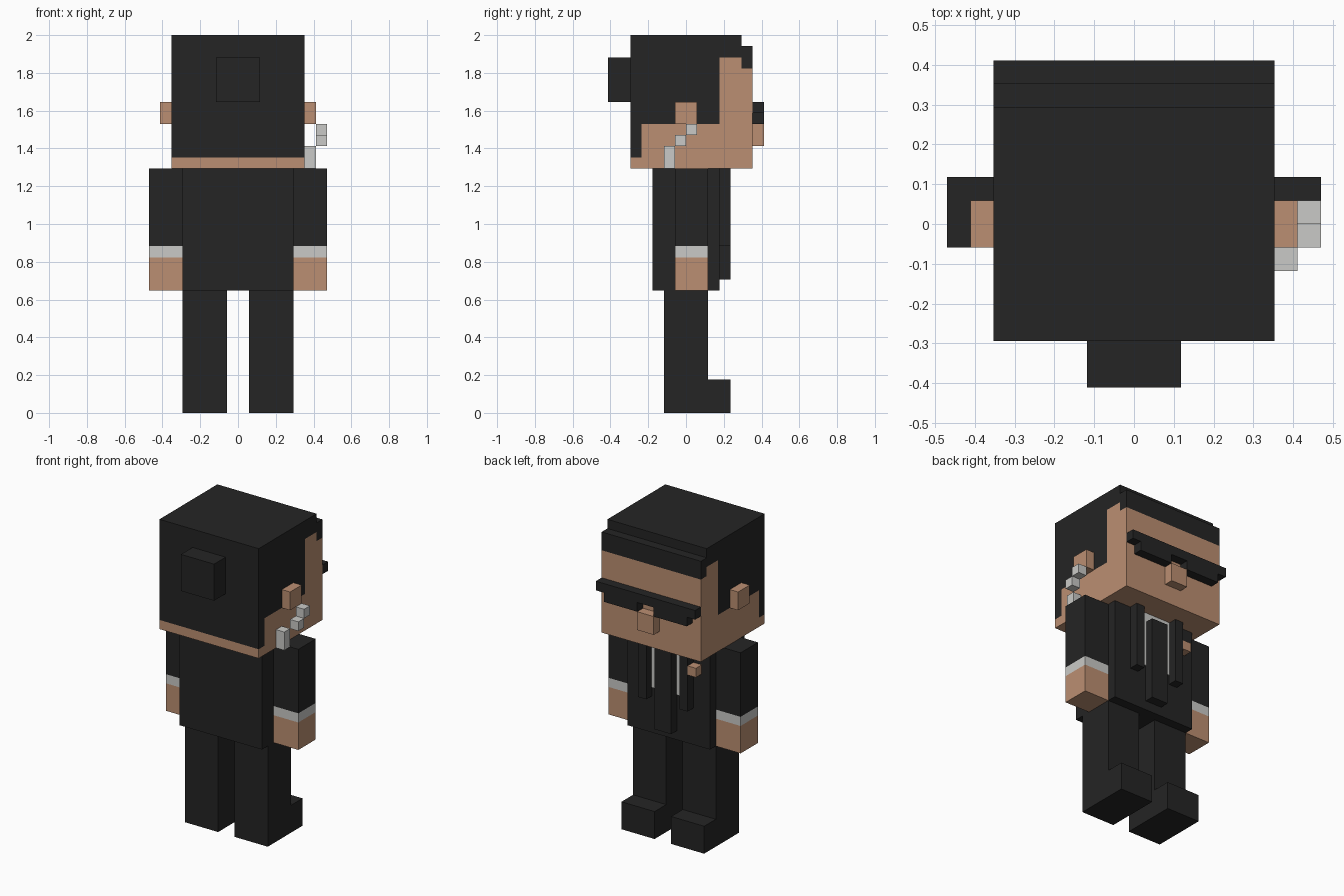
import bpy
import bmesh

U = 1 / 17  # one block of the model grid

if "Cube" in bpy.data.objects:
    bpy.data.objects.remove(bpy.data.objects["Cube"])


def material(name, colour):
    mat = bpy.data.materials.new(name)
    mat.use_nodes = True
    rgba = (*colour, 1)
    mat.diffuse_color = rgba
    for node in mat.node_tree.nodes:
        if node.type == "BSDF_PRINCIPLED":
            node.inputs["Base Color"].default_value = rgba
            node.inputs["Roughness"].default_value = 0.8
    return mat


BLACK = material("soft black", (0.018, 0.018, 0.018))
SKIN = material("warm skin", (0.50, 0.275, 0.168))
PALE = material("pale grey", (0.59, 0.59, 0.57))


def extrude(name, profile, x0, x1, mat):
    """Extrude a (y, z) outline, in blocks, along x."""
    bm = bmesh.new()
    face = bm.faces.new([bm.verts.new((x0 * U, y * U, z * U)) for y, z in profile])
    moved = bmesh.ops.extrude_face_region(bm, geom=[face])["geom"]
    verts = [v for v in moved if isinstance(v, bmesh.types.BMVert)]
    bmesh.ops.translate(bm, verts=verts, vec=((x1 - x0) * U, 0, 0))
    bmesh.ops.recalc_face_normals(bm, faces=bm.faces)
    mesh = bpy.data.meshes.new(name)
    bm.to_mesh(mesh)
    bm.free()
    mesh.materials.append(mat)
    obj = bpy.data.objects.new(name, mesh)
    bpy.context.collection.objects.link(obj)
    return obj


def box(name, x, y, z, mat):
    """Box from (low, high) block ranges."""
    outline = [(y[0], z[0]), (y[1], z[0]), (y[1], z[1]), (y[0], z[1])]
    return extrude(name, outline, x[0], x[1], mat)


# Head: the face and the hair fit together along a stepped hairline
hairline = [(-5, 23), (-4, 23), (-4, 26), (3, 26), (3, 32), (5, 32), (5, 31), (6, 31)]
extrude("face", [(6, 22), (-5, 22)] + hairline, -6, 6, SKIN)
extrude("hair", hairline + [(6, 33), (5, 33), (5, 34), (-5, 34)], -6, 6, BLACK)
box("hair_bun", (-2, 2), (-7, -5), (28, 32), BLACK)
box("nose", (-1, 1), (6, 7), (24, 26), SKIN)
box("glasses_bar", (-6, 6), (6, 7), (27, 28), BLACK)

# Coiled earpiece on one side
box("earpiece_bud", (7, 8), (0, 1), (25, 26), PALE)
box("earpiece_coil", (7, 8), (-1, 0), (24, 25), PALE)
box("earpiece_wire", (6, 7), (-2, -1), (22, 24), PALE)

# Torso, shirt and tie
box("jacket", (-5, 5), (-3, 3), (11, 22), BLACK)
box("shirt_front", (-2, 2), (3, 3.1), (16, 22), PALE)
box("tie", (-1, 1), (3, 4), (12, 21), BLACK)
box("chest_badge", (-4, -3), (3, 4), (19, 20), SKIN)

# Paired parts
for side, s in (("left", 1), ("right", -1)):
    def pair(name, x, y, z, mat):
        box(f"{side}_{name}", sorted((s * x[0], s * x[1])), y, z, mat)

    pair("ear", (6, 7), (-1, 1), (26, 28), SKIN)
    pair("lens", (1, 5), (6, 7), (26, 27), BLACK)
    pair("lapel", (2, 3), (3, 4), (15, 22), BLACK)
    pair("sleeve", (5, 8), (-1, 2), (15, 22), BLACK)
    pair("cuff", (5, 8), (-1, 2), (14, 15), PALE)
    pair("hand", (5, 8), (-1, 2), (11, 14), SKIN)
    # Leg and shoe share one L-shaped outline
    leg = [(-2, 0), (4, 0), (4, 3), (2, 3), (2, 11), (-2, 11)]
    extrude(f"{side}_leg", leg, s * 1, s * 5, BLACK)
